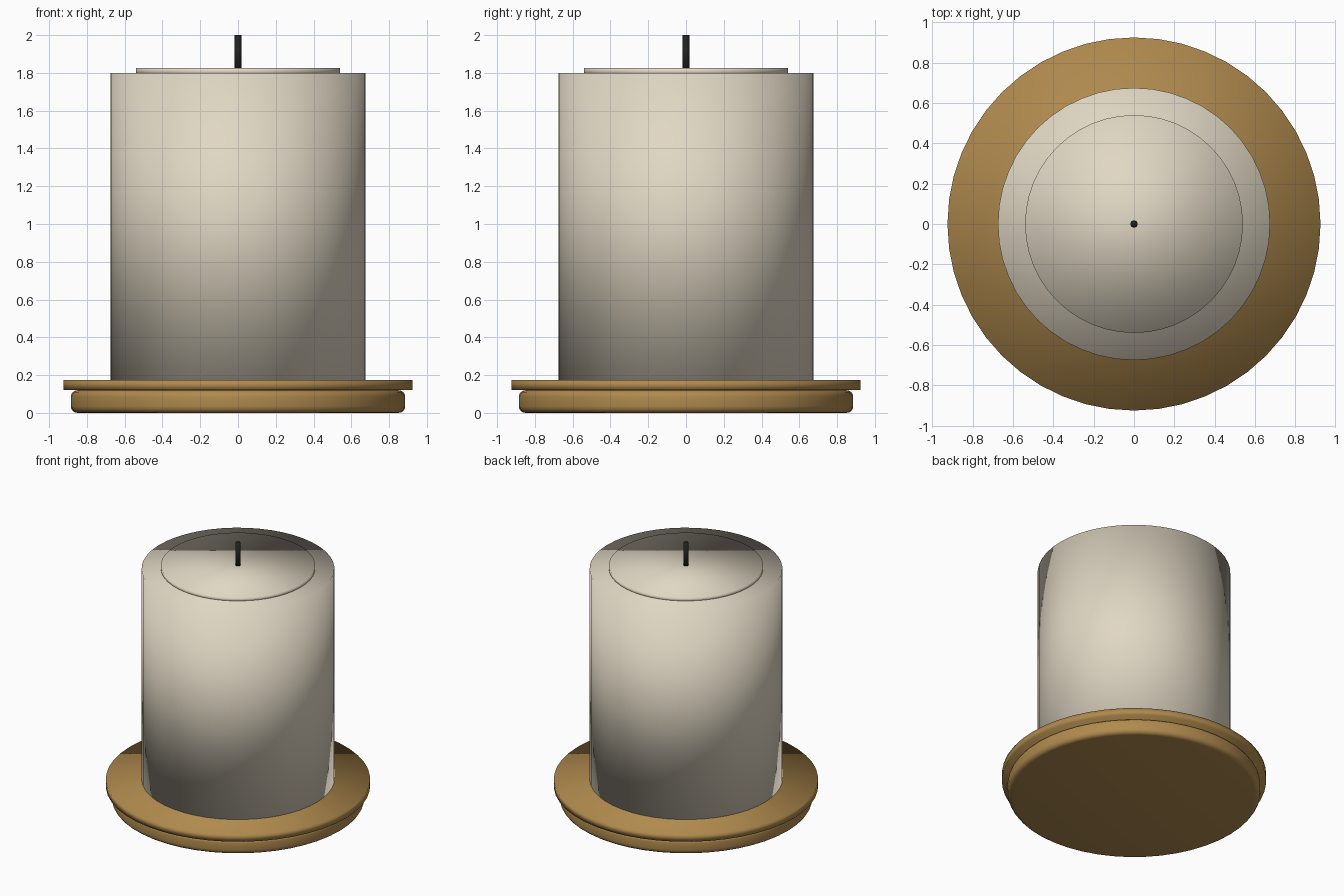
import bpy

cube = bpy.data.objects.get("Cube")
if cube:
    bpy.data.objects.remove(cube, do_unlink=True)


def material(name, rgb):
    mat = bpy.data.materials.new(name)
    mat.use_nodes = True
    colour = (*rgb, 1.0)
    mat.diffuse_color = colour
    mat.node_tree.nodes["Principled BSDF"].inputs["Base Color"].default_value = colour
    return mat


def disc(name, radius, bottom, top, mat, sides=48, bevel=0.0):
    """Upright, smooth-shaded cylinder between two heights."""
    bpy.ops.mesh.primitive_cylinder_add(
        vertices=sides, radius=radius, depth=top - bottom,
        location=(0, 0, (top + bottom) / 2))
    obj = bpy.context.object
    obj.name = name
    obj.data.materials.append(mat)
    bpy.ops.object.shade_smooth()
    if bevel:
        mod = obj.modifiers.new("rounded_rim", 'BEVEL')
        mod.width = bevel
        mod.segments = 4
        mod.limit_method = 'ANGLE'
    return obj


wax = material("cream wax", (0.75, 0.68, 0.55))
wood = material("golden wood", (0.434, 0.254, 0.076))
char = material("charred black", (0.015, 0.015, 0.015))

# Wooden stand: rounded foot with a wider thin plate on it
disc("stand_foot", 0.885, 0.0, 0.12, wood, bevel=0.035)
disc("stand_plate", 0.925, 0.12, 0.175, wood)

# Candle: wax body, raised disc on top, wick
disc("candle_body", 0.675, 0.175, 1.8, wax)
disc("wax_top", 0.54, 1.79, 1.825, wax)
disc("wick", 0.018, 1.8, 2.0, char, sides=16)
